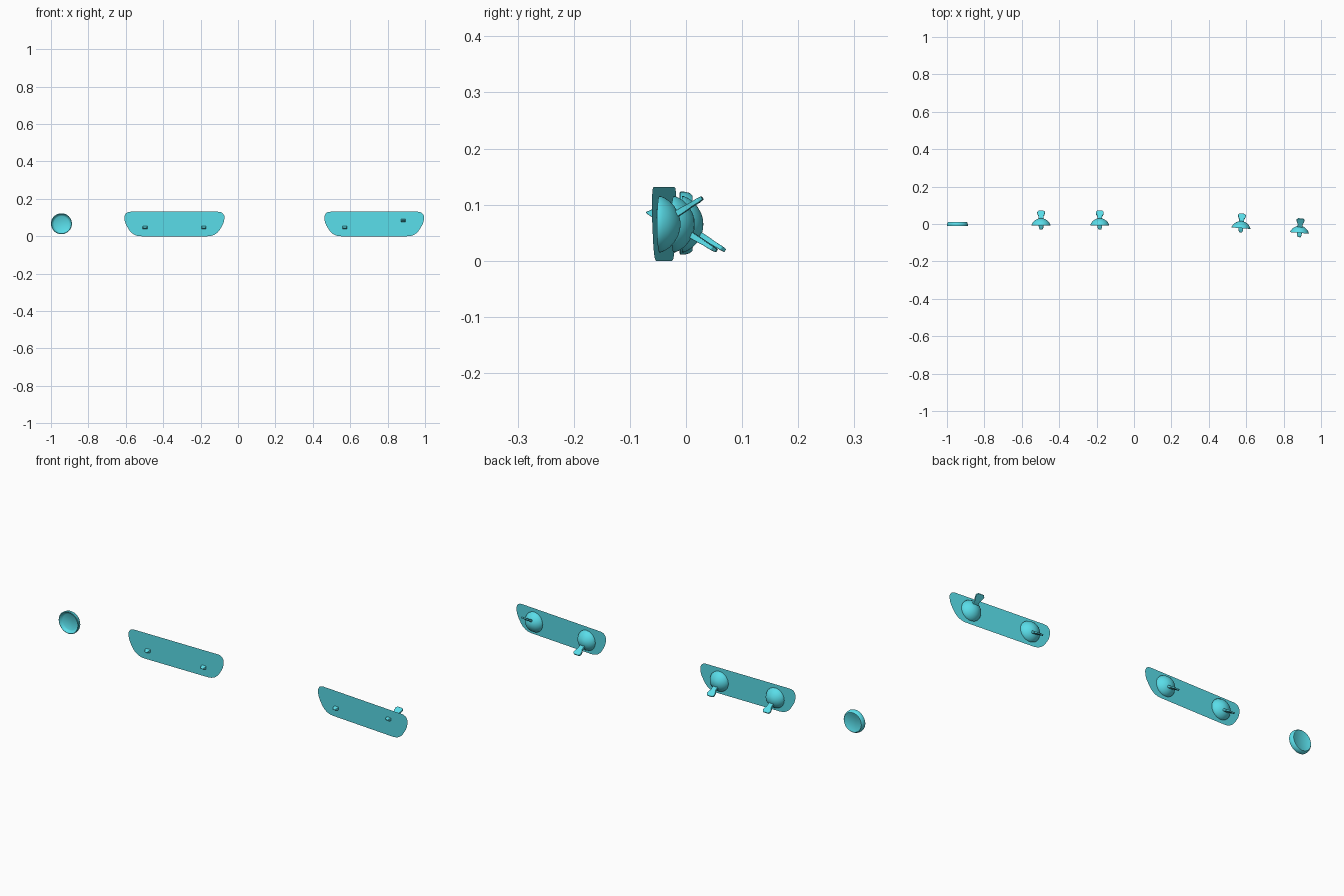
import bpy, bmesh, math
from mathutils import Vector, Matrix

if "Cube" in bpy.data.objects:
    bpy.data.objects.remove(bpy.data.objects["Cube"])

mat = bpy.data.materials.new("cyan_plastic")
mat.diffuse_color = (0.1, 0.72, 0.81, 1)
mat.use_nodes = True
mat.node_tree.nodes["Principled BSDF"].inputs["Base Color"].default_value = mat.diffuse_color


def finish(name, bm, matrix, smooth=True, bevel=0):
    if smooth:
        bmesh.ops.recalc_face_normals(bm, faces=bm.faces)
    me = bpy.data.meshes.new(name)
    bm.to_mesh(me)
    bm.free()
    me.materials.append(mat)
    ob = bpy.data.objects.new(name, me)
    bpy.context.collection.objects.link(ob)
    ob.matrix_world = matrix
    if bevel:
        b = ob.modifiers.new("soft_edges", 'BEVEL')
        b.width, b.segments = bevel, 2
    if smooth:
        bpy.ops.object.select_all(action='DESELECT')
        bpy.context.view_layer.objects.active = ob
        ob.select_set(True)
        bpy.ops.object.shade_smooth_by_angle(angle=math.radians(40))
    return ob


def lathe(name, profile, matrix, steps=48):
    """Turn (radius, y) points around the y axis."""
    bm = bmesh.new()
    vs = [bm.verts.new((r, y, 0)) for r, y in profile]
    es = [bm.edges.new(p) for p in zip(vs, vs[1:])]
    bmesh.ops.spin(bm, geom=vs + es, cent=(0, 0, 0), axis=(0, 1, 0),
                   angle=math.tau, steps=steps, use_duplicate=False)
    bmesh.ops.remove_doubles(bm, verts=bm.verts, dist=1e-5)
    return finish(name, bm, matrix)


def rounded(corners, steps=8):
    """Round (x, z, radius) corners with quadratic curves."""
    out = []
    for i, (x, z, r) in enumerate(corners):
        c = Vector((x, z))
        a = c + (Vector(corners[i - 1][:2]) - c).normalized() * r
        b = c + (Vector(corners[(i + 1) % len(corners)][:2]) - c).normalized() * r
        for k in range(steps + 1):
            t = k / steps
            out.append(a * (1 - t) ** 2 + c * 2 * t * (1 - t) + b * t * t)
    return out


def plate(name, matrix):
    half = [(0.222, 0, 0.045), (0.27, 0.08, 0.03), (0.264, 0.131, 0.03)]
    corners = half + [(-x, z, r) for x, z, r in reversed(half)]
    bm = bmesh.new()
    bm.faces.new([bm.verts.new((p.x, 0, p.y)) for p in rounded(corners)])
    return finish(name, bm, matrix, smooth=False)


def lever(name, matrix):
    # y, z, half width, half thickness along the bent handle
    path = [(-0.023, -0.021, 0.007, 0.001), (-0.012, -0.020, 0.012, 0.007),
            (0.010, -0.017, 0.013, 0.009), (0.030, -0.018, 0.013, 0.006),
            (0.048, -0.029, 0.013, 0.005), (0.058, -0.035, 0.019, 0.004),
            (0.070, -0.0425, 0.021, 0.004), (0.077, -0.047, 0.014, 0.003)]
    bm = bmesh.new()
    rings = []
    for i, (y, z, w, t) in enumerate(path):
        a, b = path[max(i - 1, 0)], path[min(i + 1, len(path) - 1)]
        d = Vector((0, b[0] - a[0], b[1] - a[1])).normalized()
        n = Vector((0, -d.z, d.y)) * t
        c = Vector((0, y, z))
        sx = Vector((w, 0, 0))
        rings.append([bm.verts.new(p) for p in
                      (c - sx - n, c + sx - n, c + sx + n, c - sx + n)])
    for r, s in zip(rings, rings[1:]):
        for k in range(4):
            bm.faces.new((r[k], r[(k + 1) % 4], s[(k + 1) % 4], s[k]))
    bm.faces.new(rings[0])
    bm.faces.new(rings[-1])
    return finish(name, bm, matrix, bevel=0.0015)


CUP = [(0, 0.010), (0.030, 0.006), (0.050, 0), (0.050, 0.003), (0.047, 0.010),
       (0.041, 0.019), (0.032, 0.027), (0.020, 0.034), (0.010, 0.037), (0, 0.038)]

# Two mounting plates, each with two suction cups and their levers
for side, x, y, tilt, flips in (("left", -0.34, -0.011, 0, (0, 0)),
                                ("right", 0.728, -0.039, -0.081, (0, 1))):
    base = Matrix.Translation((x, y, 0)) @ Matrix.Rotation(tilt, 4, 'Z')
    plate(side + "_plate", base)
    for i, flip in enumerate(flips):
        m = base @ Matrix.Translation(((i - 0.5) * 0.314, 0.004, 0.065))
        lathe(f"{side}_suction_cup_{i + 1}", CUP, m)
        lever(f"{side}_lever_{i + 1}", m @ Matrix.Rotation(math.pi * flip, 4, 'Y'))

# Loose dished disc
DISC = [(0, 0.003), (0.040, 0.002), (0.046, -0.002), (0.053, -0.012), (0.056, -0.010),
        (0.056, -0.003), (0.054, 0.006), (0.049, 0.012), (0.046, 0.012),
        (0.041, 0.009), (0, 0.008)]
lathe("loose_disc", DISC, Matrix.Translation((-0.944, 0, 0.067)))
